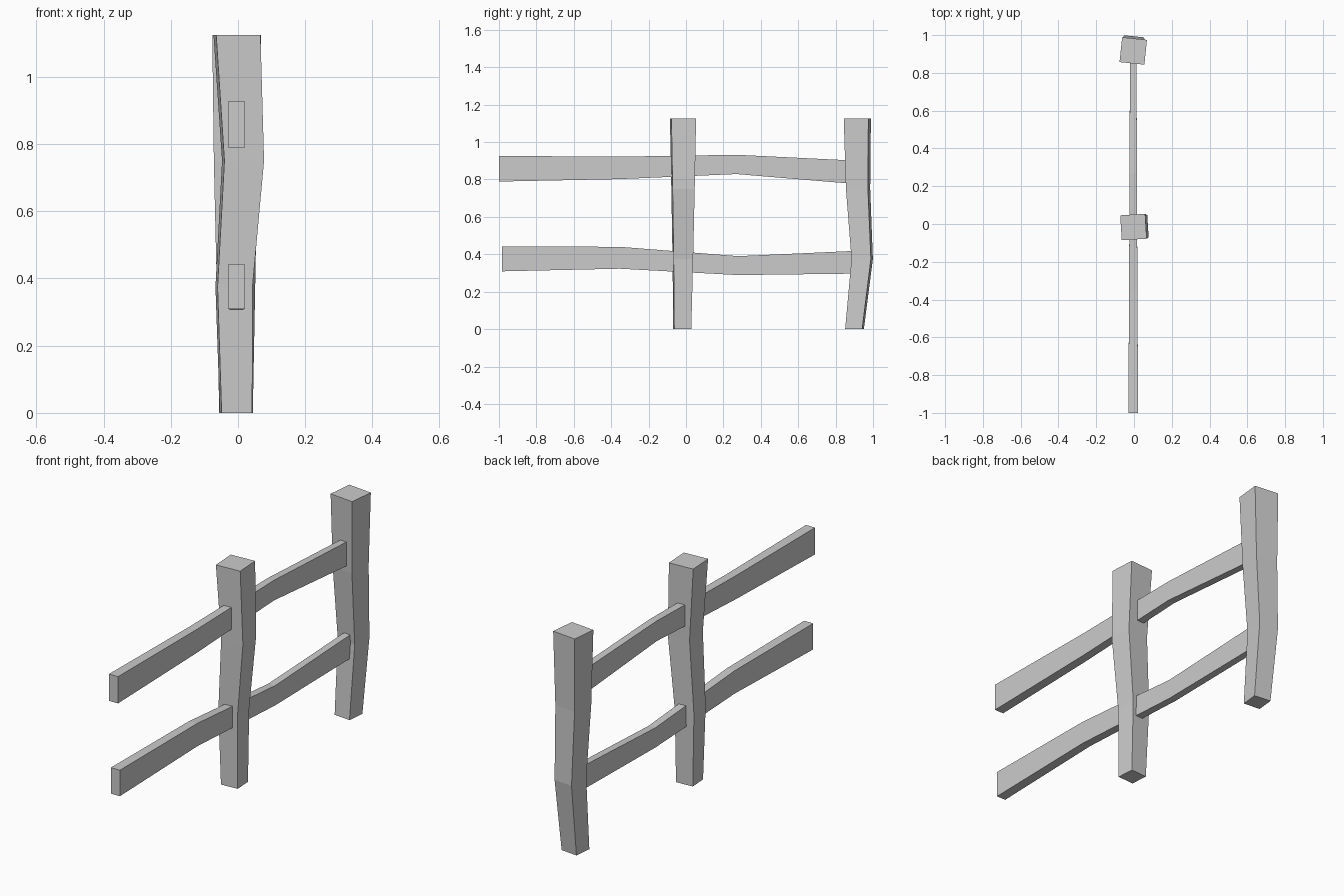
import bpy, bmesh, math

if "Cube" in bpy.data.objects:
    bpy.data.objects.remove(bpy.data.objects["Cube"])


def loft(name, rings):
    """Skin a list of four-cornered rings into a closed, flat-shaded solid."""
    bm = bmesh.new()
    loops = [[bm.verts.new(p) for p in ring] for ring in rings]
    for a, b in zip(loops, loops[1:]):
        for i in range(4):
            j = (i + 1) % 4
            bm.faces.new((a[i], a[j], b[j], b[i]))
    bm.faces.new(loops[0][::-1])
    bm.faces.new(loops[-1])
    bmesh.ops.recalc_face_normals(bm, faces=bm.faces)
    mesh = bpy.data.meshes.new(name)
    bm.to_mesh(mesh)
    bm.free()
    obj = bpy.data.objects.new(name, mesh)
    bpy.context.collection.objects.link(obj)
    return obj


CORNERS = [(-1, -1), (1, -1), (1, 1), (-1, 1)]
POST_HEIGHT = 1.125
POST_HALF = [0.0455, 0.052, 0.059, 0.066]


def post(name, yaw, centres):
    # crooked square post, wider towards the top, turned by yaw
    c, s = math.cos(math.radians(yaw)), math.sin(math.radians(yaw))
    rings = []
    for k, ((cx, cy), h) in enumerate(zip(centres, POST_HALF)):
        z = POST_HEIGHT * k / 3
        rings.append([(cx + h * (u * c - v * s), cy + h * (u * s + v * c), z)
                      for u, v in CORNERS])
    return loft(name, rings)


def rail(name, stations):
    # bent plank along y; each station is (y, half width, bottom, top)
    rings = []
    for y, w, lo, hi in stations:
        mid, h = (lo + hi) / 2, (hi - lo) / 2
        rings.append([(-0.004 + u * w, y, mid + v * h) for u, v in CORNERS])
    return loft(name, rings)


# posts
post("middle_post", 3.5, [(-0.006, -0.020), (-0.012, -0.017), (0.015, -0.016), (-0.003, -0.016)])
post("end_post", -6, [(-0.006, 0.901), (-0.006, 0.942), (-0.007, 0.920), (-0.004, 0.916)])

# rails
rail("upper_rail", [(-1.0, 0.0255, 0.789, 0.926), (-0.36, 0.0225, 0.802, 0.922),
                    (0.27, 0.019, 0.829, 0.932), (0.905, 0.018, 0.776, 0.901)])
rail("lower_rail", [(-0.985, 0.0255, 0.309, 0.442), (-0.355, 0.0225, 0.323, 0.440),
                    (0.28, 0.019, 0.289, 0.390), (0.92, 0.018, 0.297, 0.419)])
